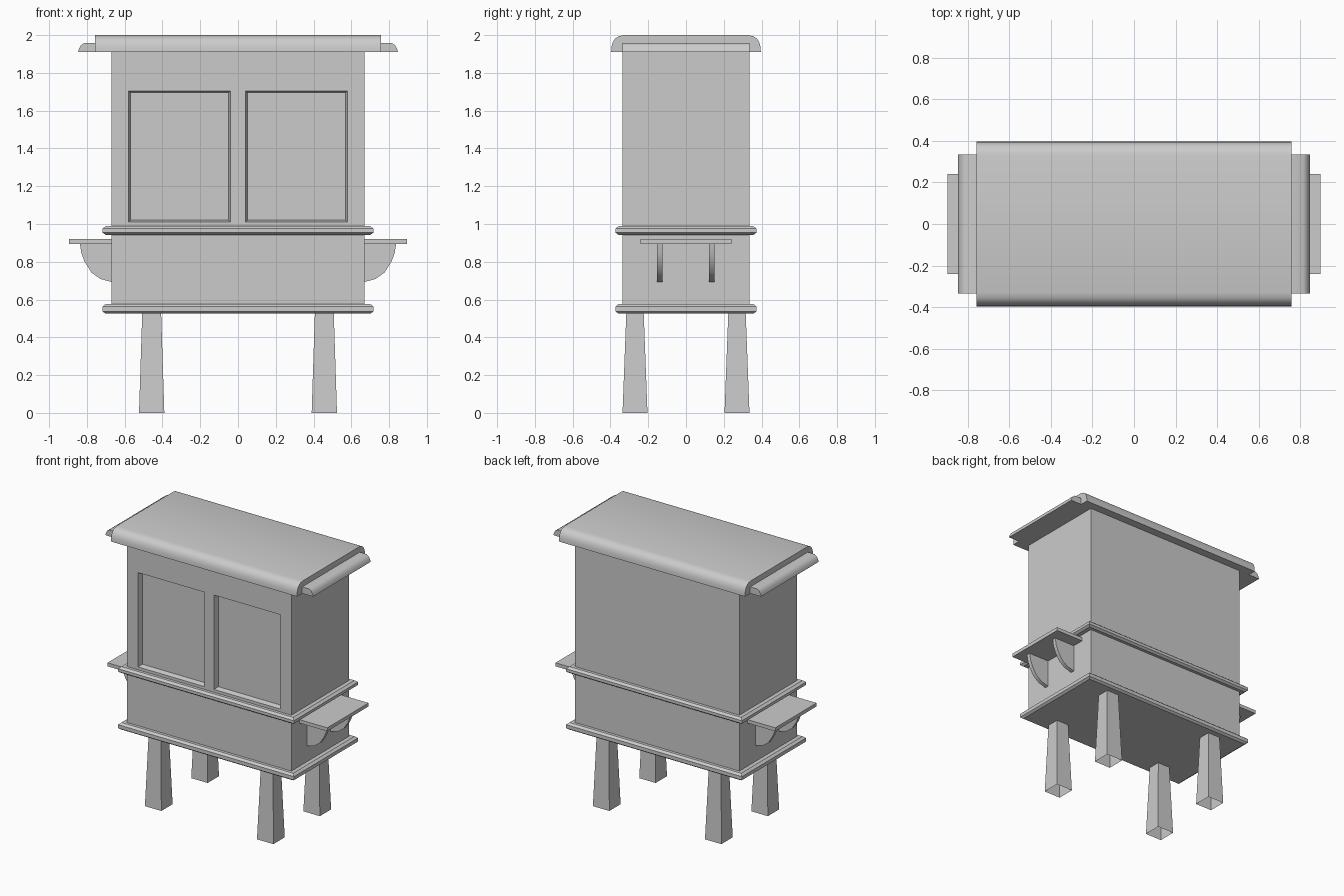
import bpy, bmesh, math
from mathutils import Vector

if "Cube" in bpy.data.objects:
    bpy.data.objects.remove(bpy.data.objects["Cube"])


def finish(name, bm, smooth=False):
    bmesh.ops.recalc_face_normals(bm, faces=bm.faces)
    me = bpy.data.meshes.new(name)
    bm.to_mesh(me)
    bm.free()
    ob = bpy.data.objects.new(name, me)
    bpy.context.collection.objects.link(ob)
    if smooth:
        bpy.ops.object.select_all(action='DESELECT')
        ob.select_set(True)
        bpy.context.view_layer.objects.active = ob
        bpy.ops.object.shade_smooth_by_angle(angle=math.radians(40))
    return ob


def loft(name, sections, open_bottom=False):
    """Stack of rectangles (cx, cy, half x, half y, z)."""
    bm = bmesh.new()
    rings = []
    for cx, cy, hx, hy, z in sections:
        rings.append([bm.verts.new((cx + sx * hx, cy + sy * hy, z))
                      for sx, sy in ((-1, -1), (1, -1), (1, 1), (-1, 1))])
    for a, b in zip(rings, rings[1:]):
        for i in range(4):
            j = (i + 1) % 4
            bm.faces.new((a[i], a[j], b[j], b[i]))
    bm.faces.new(rings[-1])
    if not open_bottom:
        bm.faces.new(rings[0][::-1])
    return finish(name, bm)


def prism(name, points, depth, smooth=False):
    """Profile points (3D) extruded along the depth vector."""
    bm = bmesh.new()
    f = bm.faces.new([bm.verts.new(p) for p in points])
    ext = bmesh.ops.extrude_face_region(bm, geom=[f])
    bmesh.ops.translate(bm, vec=Vector(depth),
                        verts=[v for v in ext['geom'] if isinstance(v, bmesh.types.BMVert)])
    return finish(name, bm, smooth)


# Cabinet body with two recessed front panels
bm = bmesh.new()
xs = [-0.67, -0.58, -0.04, 0.04, 0.58, 0.67]
zs = [0.55, 1.01, 1.705, 1.94]
grid = [[bm.verts.new((x, 0.335, z)) for x in xs] for z in zs]
faces = [bm.faces.new((grid[r][c], grid[r][c + 1], grid[r + 1][c + 1], grid[r + 1][c]))
         for r in range(3) for c in range(5)]
ext = bmesh.ops.extrude_face_region(bm, geom=faces, use_keep_orig=True)
bmesh.ops.translate(bm, vec=(0, -0.67, 0),
                    verts=[v for v in ext['geom'] if isinstance(v, bmesh.types.BMVert)])
bmesh.ops.recalc_face_normals(bm, faces=bm.faces)
panels = []
for f in bm.faces:
    c = f.calc_center_median()
    if c.y < -0.33 and 1.1 < c.z < 1.6 and 0.2 < abs(c.x) < 0.5:
        panels.append(f)
bmesh.ops.inset_individual(bm, faces=panels, thickness=0.014, depth=-0.035)
finish("cabinet_body", bm)

# Chamfered trim slabs around the base and the waist
for name, z0, z1 in (("base_trim", 0.525, 0.577), ("waist_trim", 0.942, 0.989)):
    loft(name, [(0, 0, 0.70, 0.357, z0), (0, 0, 0.717, 0.373, z0 + 0.012),
                (0, 0, 0.717, 0.373, z1 - 0.014), (0, 0, 0.70, 0.357, z1)])

# Tapered legs, open underneath
for side, sx in (("left", -1), ("right", 1)):
    for end, sy in (("front", -1), ("back", 1)):
        loft(f"{end}_{side}_leg", [(sx * 0.457, sy * 0.27, 0.067, 0.066, 0),
                                   (sx * 0.457, sy * 0.27, 0.05, 0.046, 0.53)], True)

# Roof with rounded front and back edges
half = [(0.396, 1.91), (0.395, 1.935), (0.389, 1.96), (0.376, 1.981),
        (0.356, 1.994), (0.33, 2.0)]
profile = half + [(-y, z) for y, z in reversed(half)]
prism("roof", [(-0.758, y, z) for y, z in profile], (1.516, 0, 0), True)

bracket = [(0.665, 0.895), (0.837, 0.895), (0.829, 0.845), (0.812, 0.80), (0.775, 0.742),
           (0.728, 0.709), (0.665, 0.692)]
eave = [(0.74, 1.91), (0.847, 1.91), (0.842, 1.928), (0.832, 1.946), (0.815, 1.958),
        (0.74, 1.958)]
for side, s in (("left", -1), ("right", 1)):
    # Side eave strip under the roof end
    prism(f"{side}_eave", [(s * x, -0.335, z) for x, z in eave], (0, 0.67, 0), True)
    # Side shelf on two curved brackets
    loft(f"{side}_shelf", [(s * 0.78, 0, 0.116, 0.24, 0.894), (s * 0.78, 0, 0.116, 0.24, 0.92)])
    for end, y in (("front", -0.14), ("back", 0.136)):
        prism(f"{side}_{end}_bracket", [(s * x, y - 0.0145, z) for x, z in bracket],
              (0, 0.029, 0), True)
